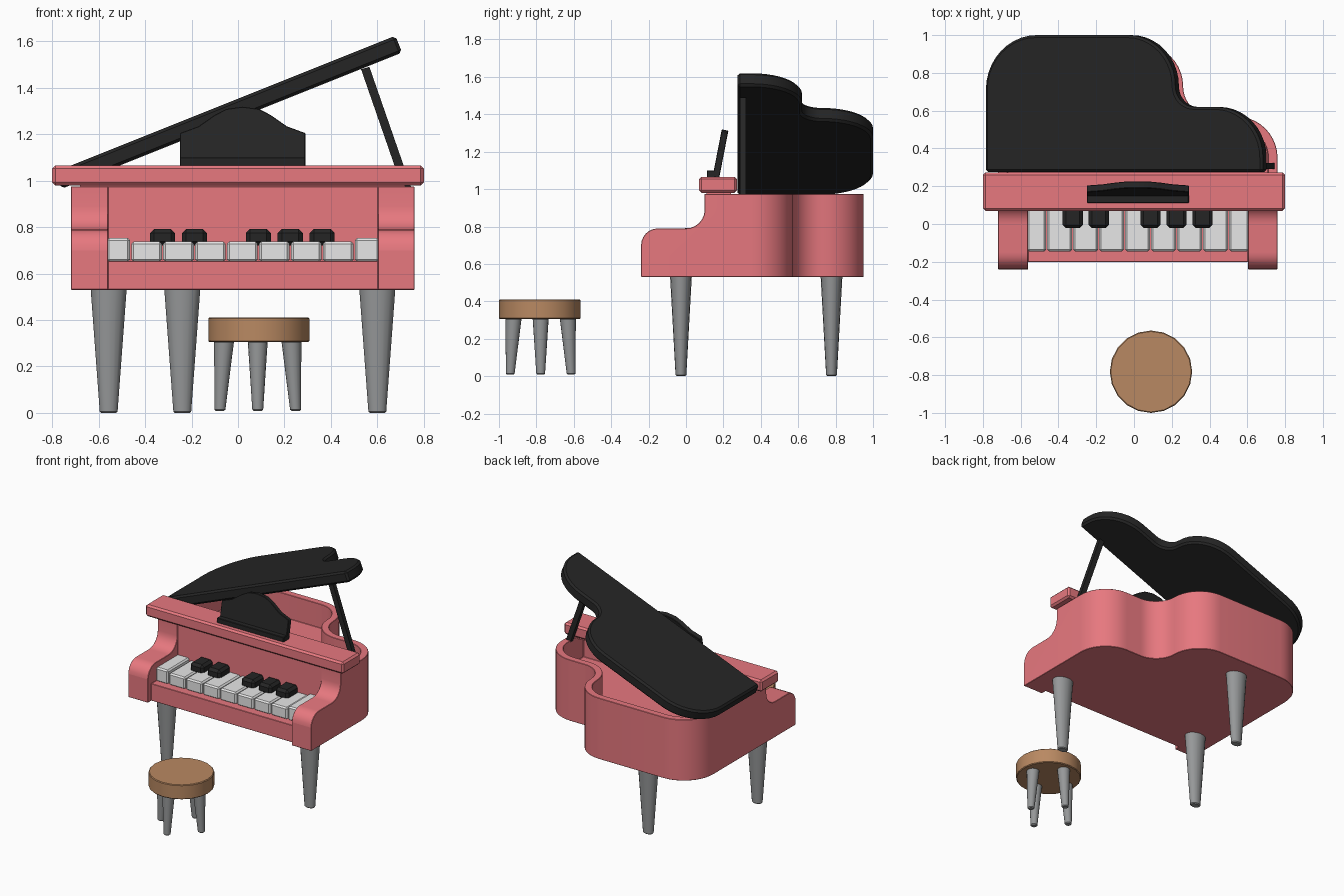
import bpy, bmesh, math
from mathutils import Vector, Matrix

if "Cube" in bpy.data.objects:
    bpy.data.objects.remove(bpy.data.objects["Cube"])


def material(name, rgb):
    m = bpy.data.materials.new(name)
    lin = [((c / 255 + 0.055) / 1.055) ** 2.4 for c in rgb]
    m.diffuse_color = (*lin, 1)
    m.use_nodes = True
    m.node_tree.nodes["Principled BSDF"].inputs["Base Color"].default_value = m.diffuse_color
    return m


PINK = material("pink_paint", (231, 120, 127))
BLACK = material("black_lacquer", (37, 37, 37))
WHITE = material("white_keys", (231, 231, 231))
GREY = material("grey_legs", (150, 152, 153))
WOOD = material("wood_seat", (185, 137, 98))


def finish(name, bm, mat, bevel=0.0, cutters=()):
    """Make the object, apply cuts and bevel, then shade it."""
    bmesh.ops.remove_doubles(bm, verts=bm.verts, dist=1e-5)
    bmesh.ops.recalc_face_normals(bm, faces=bm.faces)
    me = bpy.data.meshes.new(name)
    bm.to_mesh(me)
    bm.free()
    ob = bpy.data.objects.new(name, me)
    bpy.context.collection.objects.link(ob)
    if mat:
        me.materials.append(mat)
    bpy.ops.object.select_all(action='DESELECT')
    bpy.context.view_layer.objects.active = ob
    ob.select_set(True)
    for c in cutters:
        mod = ob.modifiers.new("cut", 'BOOLEAN')
        mod.operation, mod.solver, mod.object = 'DIFFERENCE', 'EXACT', c
        bpy.ops.object.modifier_apply(modifier=mod.name)
        bpy.data.objects.remove(c)
    if bevel:
        mod = ob.modifiers.new("bevel", 'BEVEL')
        mod.width, mod.segments, mod.limit_method = bevel, 1, 'ANGLE'
        mod.angle_limit = math.radians(35)
        bpy.ops.object.modifier_apply(modifier=mod.name)
    bpy.ops.object.shade_smooth_by_angle(angle=math.radians(30))
    return ob


def prism(name, pts, lo, hi, axis, mat=None, bevel=0.0, cutters=()):
    """Extrude a 2D profile along x, y or z."""
    place = {'x': lambda a, b, c: (c, a, b), 'y': lambda a, b, c: (a, c, b),
             'z': lambda a, b, c: (a, b, c)}[axis]
    bm = bmesh.new()
    low = [bm.verts.new(place(a, b, lo)) for a, b in pts]
    high = [bm.verts.new(place(a, b, hi)) for a, b in pts]
    bm.faces.new(low)
    bm.faces.new(high)
    n = len(pts)
    for i in range(n):
        j = (i + 1) % n
        bm.faces.new((low[i], low[j], high[j], high[i]))
    return finish(name, bm, mat, bevel, cutters)


def box(name, x, y, z, mat=None, bevel=0.0):
    pts = [(x[0], y[0]), (x[1], y[0]), (x[1], y[1]), (x[0], y[1])]
    return prism(name, pts, z[0], z[1], 'z', mat, bevel)


def tapered_leg(name, top, bottom, r_top, r_bottom, y_scale=1.0):
    bm = bmesh.new()
    h = top.z - bottom.z
    bmesh.ops.create_cone(bm, cap_ends=True, segments=16, radius1=r_bottom, radius2=r_top, depth=h)
    for v in bm.verts:
        t = v.co.z / h + 0.5
        base = bottom.lerp(top, t)
        v.co = Vector((base.x + v.co.x, base.y + v.co.y * y_scale, base.z))
    return finish(name, bm, GREY, 0.006)


def arc(cx, cy, r, a0, a1, n=10):
    return [(cx + r * math.cos(math.radians(a0 + (a1 - a0) * i / n)),
             cy + r * math.sin(math.radians(a0 + (a1 - a0) * i / n))) for i in range(n + 1)]


def outline(d, front):
    """Grand piano plan, grown outwards by d."""
    return ([(-0.72 - d, front)]
            + arc(-0.48, 0.71, 0.24 + d, 180, 90)
            + arc(0.04, 0.73, 0.22 + d, 90, 0)
            + arc(0.42, 0.73, 0.16 - d, 180, 270)[1:]
            + arc(0.54, 0.35, 0.22 + d, 90, 0)
            + [(0.76 + d, front)])


# Case: solid plan shape cut by cheek profile, key bay, front recess and string well
cheek_void = (arc(-0.15, 0.70, 0.09, 180, 90, 6) + arc(0.0, 0.89, 0.10, -90, 0, 6)
              + [(0.10, 1.2), (-0.5, 1.2), (-0.5, 0.70)])
cuts = [
    prism("cheek_cutter", cheek_void, -1, 1, 'x'),
    box("key_bay_cutter", (-0.56, 0.603), (-0.5, 0.105), (0.655, 1.2)),
    box("front_cutter", (-0.56, 0.603), (-0.5, -0.20), (0.3, 0.9)),
    prism("well_cutter", outline(-0.05, 0.17), 0.80, 1.2, 'z'),
]
for c in cuts:
    c.hide_render = True
prism("case", outline(0, -0.24), 0.53, 0.975, 'z', PINK, 0.008, cuts)

# Cross beam over the keys
box("top_beam", (-0.8, 0.8), (0.07, 0.272), (0.98, 1.066), PINK, 0.013)
box("beam_support", (-0.68, 0.72), (0.11, 0.24), (0.96, 0.99), PINK)

# White keys, the end ones slightly raised
for i in range(9):
    x = -0.6 + 0.1375 * i
    lift = 0.015 if i in (0, 8) else 0
    x0, x1 = max(x + 0.003, -0.565), min(x + 0.1345, 0.608)
    box(f"white_key_{i + 1}", (x0, x1), (-0.145, 0.11), (0.65, 0.738 + lift), WHITE, 0.01)

# Black keys
for i, x in enumerate((-0.325, -0.1875, 0.0875, 0.225, 0.3625)):
    box(f"black_key_{i + 1}", (x - 0.054, x + 0.054), (-0.022, 0.11), (0.72, 0.792), BLACK, 0.018)

# Raised lid, hinged on the left
lid = prism("lid", [(x + 0.77, y) for x, y in outline(0.05, 0.275)], 0, 0.078, 'z', BLACK, 0.013)
lid.location = (-0.76, 0, 0.965)
lid.rotation_euler = (0, -math.radians(21.8), 0)

# Lid prop
prism("lid_prop", [(0.53, 1.48), (0.566, 1.49), (0.75, 0.96), (0.714, 0.95)], 0.29, 0.322, 'y', BLACK)

# Music stand with hump and ledge, leaning back
half = [(0.27, 0.0), (0.27, 0.142), (0.19, 0.172), (0.12, 0.222), (0.07, 0.248), (0, 0.258)]
stand = prism("music_stand", half + [(-x, z) for x, z in half[-2::-1]], 0, 0.036, 'y', BLACK, 0.003)
stand.location = (0.02, 0.142, 1.066)
stand.rotation_euler = (-math.radians(11), 0, 0)
box("music_ledge", (-0.25, 0.29), (0.112, 0.155), (1.06, 1.1), BLACK, 0.003)

# Piano legs
for name, x, y in (("front_left_leg", -0.557, -0.027), ("front_right_leg", 0.6, -0.027),
                   ("back_leg", -0.24, 0.778)):
    tapered_leg(name, Vector((x, y, 0.54)), Vector((x, y, 0)), 0.078, 0.038, 0.75)

# Stool
bm = bmesh.new()
bmesh.ops.create_cone(bm, cap_ends=True, segments=20, radius1=0.218, radius2=0.218, depth=0.106,
                      matrix=Matrix.Translation((0.09, -0.782, 0.358)))
finish("stool_seat", bm, WOOD, 0.005)
for i in range(4):
    d = Vector((math.cos(i * math.pi / 2), math.sin(i * math.pi / 2), 0))
    c = Vector((0.085, -0.777, 0))
    tapered_leg(f"stool_leg_{i + 1}", c + d * 0.145 + Vector((0, 0, 0.31)),
                c + d * 0.163 + Vector((0, 0, 0.008)), 0.043, 0.023)
